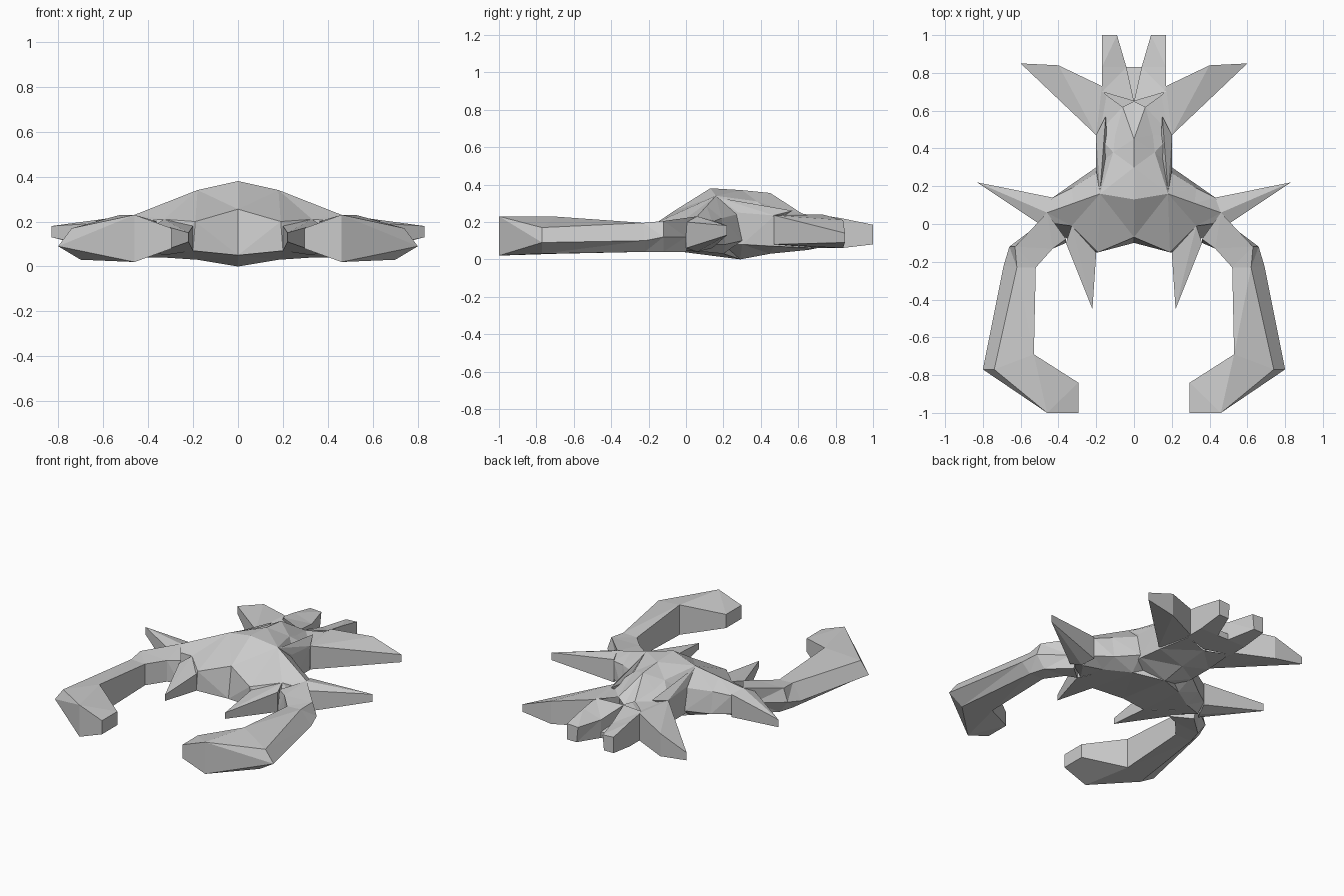
import bpy
import bmesh

cube = bpy.data.objects.get("Cube")
if cube:
    bpy.data.objects.remove(cube, do_unlink=True)

# Single clay grey material
grey = bpy.data.materials.new("clay_grey")
grey.use_nodes = True
tone = (0.6, 0.6, 0.6, 1)
grey.diffuse_color = tone
grey.node_tree.nodes["Principled BSDF"].inputs["Base Color"].default_value = tone


def finish(name, bm):
    """Turn a half part into a mirrored, flat shaded object."""
    bmesh.ops.triangulate(bm, faces=bm.faces)
    bmesh.ops.recalc_face_normals(bm, faces=bm.faces)
    mesh = bpy.data.meshes.new(name)
    bm.to_mesh(mesh)
    bm.free()
    mesh.materials.append(grey)
    obj = bpy.data.objects.new(name, mesh)
    bpy.context.collection.objects.link(obj)
    mirror = obj.modifiers.new("mirror", "MIRROR")
    mirror.use_axis[0] = True
    mirror.merge_threshold = 0.001


def loft(name, rings, closed=True, cap_first=True, cap_last=True):
    """Skin a row of rings that have equal point counts."""
    bm = bmesh.new()
    rows = [[bm.verts.new(p) for p in ring] for ring in rings]
    n = len(rows[0])
    for a, b in zip(rows, rows[1:]):
        for i in range(n if closed else n - 1):
            j = (i + 1) % n
            bm.faces.new((a[i], a[j], b[j], b[i]))
    if cap_first:
        bm.faces.new(rows[0])
    if cap_last:
        bm.faces.new(rows[-1])
    finish(name, bm)


def spike(name, points):
    """Convex faceted spike."""
    bm = bmesh.new()
    for p in points:
        bm.verts.new(p)
    bmesh.ops.convex_hull(bm, input=bm.verts)
    finish(name, bm)


def wall(x, y, low, high):
    """Vertical edge of a spike."""
    return [(x, y, low), (x, y, high)]


# Carapace, skinned from the centre line out to the shoulder
loft("carapace", [
    [(0, -.1, .05), (0, -.07, .255), (0, .13, .38), (0, .3, .3), (0, .3, .1), (0, .29, 0)],
    [(.2, -.15, .07), (.19, -.15, .2), (.18, .16, .34), (.2, .27, .24), (.2, .3, .1), (.18, .2, .03)],
    [(.35, -.08, .06), (.33, -.01, .21), (.32, .11, .285), (.33, .19, .22), (.33, .21, .08), (.33, .1, .04)],
    [(.49, 0, .08), (.48, .01, .2), (.46, .06, .23), (.43, .14, .2), (.43, .14, .08), (.45, .06, .04)],
], cap_first=False)

# Humped abdomen, skinned front to back
loft("abdomen", [
    [(0, .13, .38), (.18, .16, .34), (.2, .22, .22), (.19, .2, .08), (0, .2, .02)],
    [(0, .3, .37), (.11, .38, .31), (.2, .3, .23), (.2, .3, .08), (0, .29, 0)],
    [(0, .45, .355), (.1, .47, .28), (.2, .47, .23), (.19, .47, .07), (0, .45, .03)],
    [(0, .65, .22), (.06, .62, .245), (.17, .7, .23), (.16, .7, .06), (0, .65, .05)],
], closed=False, cap_first=False, cap_last=False)

# Raised side ridges of the abdomen
spike("abdomen_ridge", [(.2, .28, .25), (.18, .17, .33), (.15, .57, .26),
                        (.2, .47, .235), (.2, .3, .1), (.14, .4, .25)])

# Forked tail and the low web between its prongs
loft("tail_prong", [
    [(0, .65, .22), (.17, .7, .24), (.17, .7, .06), (0, .65, .06)],
    [(.04, .83, .18), (.17, .83, .22), (.17, .83, .06), (.04, .83, .06)],
    [(.09, 1, .18), (.17, 1, .185), (.17, 1, .08), (.1, 1, .08)],
], cap_first=False)
spike("tail_web", wall(0, .65, .06, .15) + wall(0, .83, .06, .1) + wall(.04, .83, .06, .1))

# Spikes
spike("rear_spike", wall(.2, .47, .08, .235) + wall(.17, .73, .06, .24)
      + wall(.4, .84, .06, .21) + wall(.6, .85, .09, .14) + wall(.1, .55, .08, .22))
spike("side_spike", wall(.43, .14, .06, .21) + wall(.5, 0, .06, .2)
      + wall(.46, .06, .04, .23) + wall(.83, .22, .13, .18))
spike("front_spike", wall(.2, -.15, .07, .18) + wall(.33, -.01, .05, .21)
      + wall(.36, -.1, .06, .19) + wall(.22, -.45, .11, .15))

# Curved arm with a heavy pincer
loft("claw_arm", [
    [(.5, 0, .12), (.46, .06, .23), (.36, -.08, .2), (.36, -.1, .06), (.47, 0, .04)],
    [(.66, -.12, .12), (.63, -.12, .205), (.43, -.13, .2), (.43, -.13, .06), (.6, -.12, .04)],
    [(.69, -.22, .1), (.62, -.23, .195), (.52, -.23, .19), (.52, -.23, .05), (.63, -.22, .04)],
    [(.8, -.77, .09), (.74, -.77, .17), (.53, -.69, .228), (.53, -.69, .03), (.7, -.77, .03)],
], cap_last=False)
spike("pincer", [(.8, -.77, .09), (.74, -.77, .17), (.7, -.77, .03)]
      + wall(.53, -.69, .03, .228) + wall(.46, -1, .02, .23)
      + wall(.295, -1, .08, .17) + wall(.295, -.84, .08, .17))
